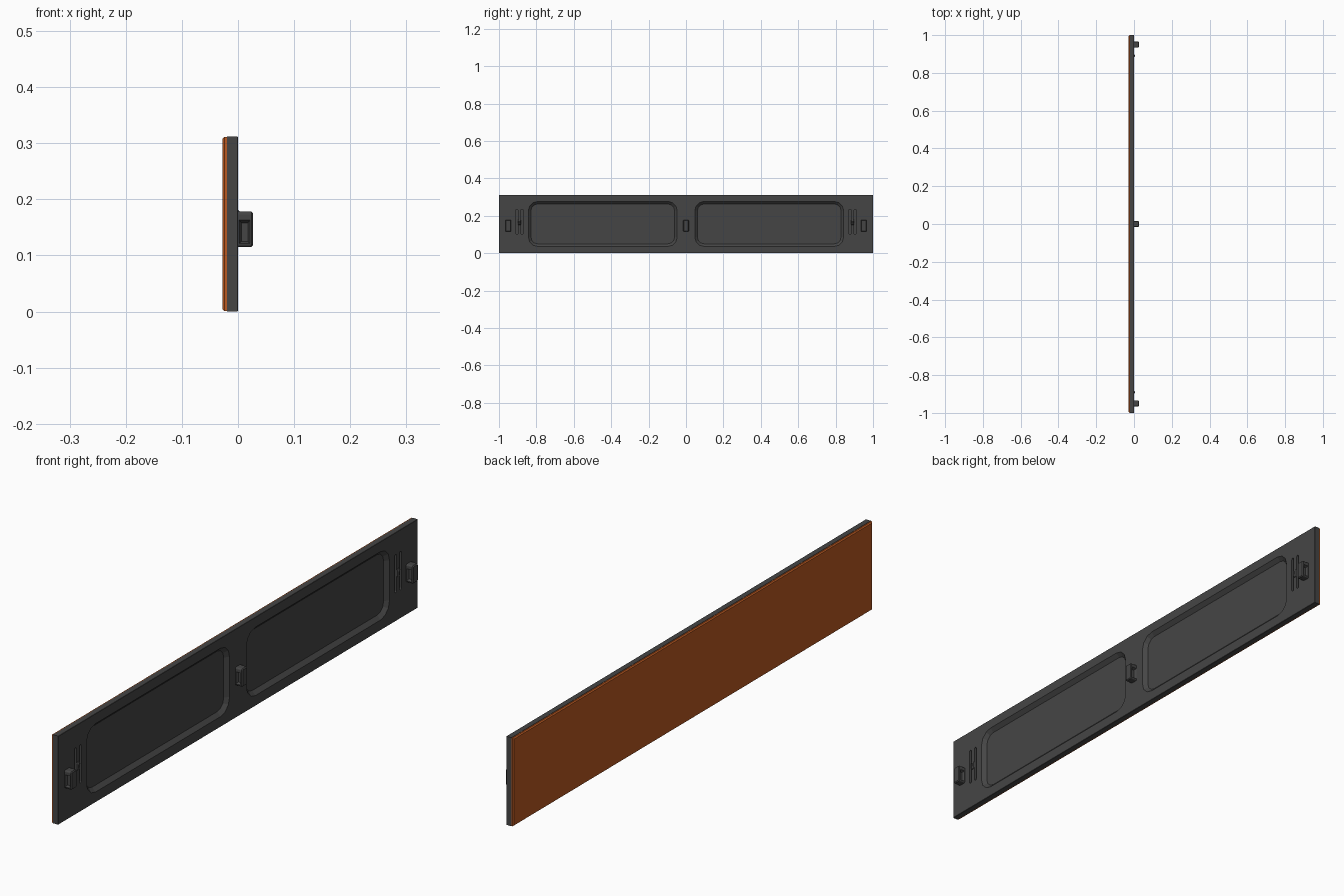
import bpy, bmesh, math
from mathutils import Vector

if "Cube" in bpy.data.objects:
    bpy.data.objects.remove(bpy.data.objects["Cube"])


def material(name, rgb):
    m = bpy.data.materials.new(name)
    m.diffuse_color = (*rgb, 1)
    m.use_nodes = True
    m.node_tree.nodes["Principled BSDF"].inputs["Base Color"].default_value = m.diffuse_color
    return m


DARK = material("dark_plastic", (0.06, 0.06, 0.06))
ORANGE = material("orange_facing", (0.5, 0.1, 0.015))


def outline(a0, a1, b0, b1, r, seg=3):
    """Rectangle outline with rounded corners (r = 0 gives plain corners)."""
    if r == 0:
        return [(a0, b0), (a1, b0), (a1, b1), (a0, b1)]
    pts = []
    corners = [(a1 - r, b1 - r), (a0 + r, b1 - r), (a0 + r, b0 + r), (a1 - r, b0 + r)]
    for k, (ca, cb) in enumerate(corners):
        for i in range(seg + 1):
            t = math.pi / 2 * (k + i / seg)
            pts.append((ca + r * math.cos(t), cb + r * math.sin(t)))
    return pts


def loft(name, axis, sections, mat=DARK):
    """Closed solid through sections (offset, a0, a1, b0, b1, r) along x or y."""
    bm = bmesh.new()
    rings = []
    for off, *rect in sections:
        rings.append([bm.verts.new((off, a, b) if axis == "x" else (a, off, b))
                      for a, b in outline(*rect)])
    n = len(rings[0])
    for r0, r1 in zip(rings, rings[1:]):
        for i in range(n):
            j = (i + 1) % n
            bm.faces.new((r0[i], r0[j], r1[j], r1[i]))
    bm.faces.new(rings[0])
    bm.faces.new(rings[-1])
    bmesh.ops.recalc_face_normals(bm, faces=bm.faces[:])
    me = bpy.data.meshes.new(name)
    bm.to_mesh(me)
    bm.free()
    me.materials.append(mat)
    ob = bpy.data.objects.new(name, me)
    bpy.context.collection.objects.link(ob)
    return ob


def cut(ob, cutters):
    for c in cutters:
        mod = ob.modifiers.new("cut", "BOOLEAN")
        mod.operation = "DIFFERENCE"
        mod.solver = "EXACT"
        mod.object = c
        c.hide_render = True
        bpy.context.view_layer.objects.active = ob
        bpy.ops.object.modifier_apply(modifier=mod.name)
        bpy.data.objects.remove(c)


H = 0.312

# Orange facing with chamfered outer edge
loft("orange_facing", "x", [(-0.028, -0.996, 0.996, 0.004, H - 0.004, 0),
                            (-0.024, -1, 1, 0.001, H - 0.001, 0),
                            (-0.020, -1, 1, 0.001, H - 0.001, 0)], ORANGE)

# Dark backing plate with two tapered recesses and two pairs of slots
plate = loft("backing_plate", "x", [(-0.020, -1, 1, 0, H, 0),
                                    (-0.001, -1, 1, 0, H, 0),
                                    (0, -0.999, 0.999, 0.001, H - 0.001, 0)])
cutters = []
for s in (-1, 1):
    def span(lo, hi):
        return tuple(sorted((s * lo, s * hi)))
    cutters.append(loft("recess_cutter", "x", [
        (-0.013, *span(0.061, 0.829), 0.050, 0.263, 0.036),
        (0, *span(0.047, 0.843), 0.036, 0.277, 0.05),
        (0.01, *span(0.047, 0.843), 0.036, 0.277, 0.05)]))
    for y in (0.877, 0.904):
        cutters.append(loft("slot_cutter", "x", [
            (-0.0199, *span(y - 0.005, y + 0.005), 0.1, 0.235, 0.0049),
            (0.01, *span(y - 0.005, y + 0.005), 0.1, 0.235, 0.0049)]))
cut(plate, cutters)

# Snap nubs on the flexible strips between the slots
for s, side in ((-1, "front"), (1, "back")):
    y = s * 0.8905
    loft(f"snap_nub_{side}", "x", [(-0.002, y - 0.008, y + 0.008, 0.150, 0.182, 0.005),
                                   (0.002, y - 0.007, y + 0.007, 0.152, 0.180, 0.005),
                                   (0.005, y - 0.003, y + 0.003, 0.158, 0.174, 0.002)])

# Three clips with a tapered pocket in each side
for y, side in ((-0.95, "front"), (0, "middle"), (0.95, "back")):
    clip = loft(f"clip_{side}", "x", [(-0.002, y - 0.015, y + 0.015, 0.115, 0.178, 0.005),
                                      (0.024, y - 0.015, y + 0.015, 0.115, 0.178, 0.005),
                                      (0.027, y - 0.012, y + 0.012, 0.118, 0.175, 0.003)])
    cut(clip, [loft("pocket_cutter", "y", [
        (y + s * 0.006, 0.006, 0.018, 0.125, 0.158, 0),
        (y + s * 0.015, 0.002, 0.021, 0.121, 0.163, 0),
        (y + s * 0.025, 0.002, 0.021, 0.121, 0.163, 0)]) for s in (-1, 1)])
